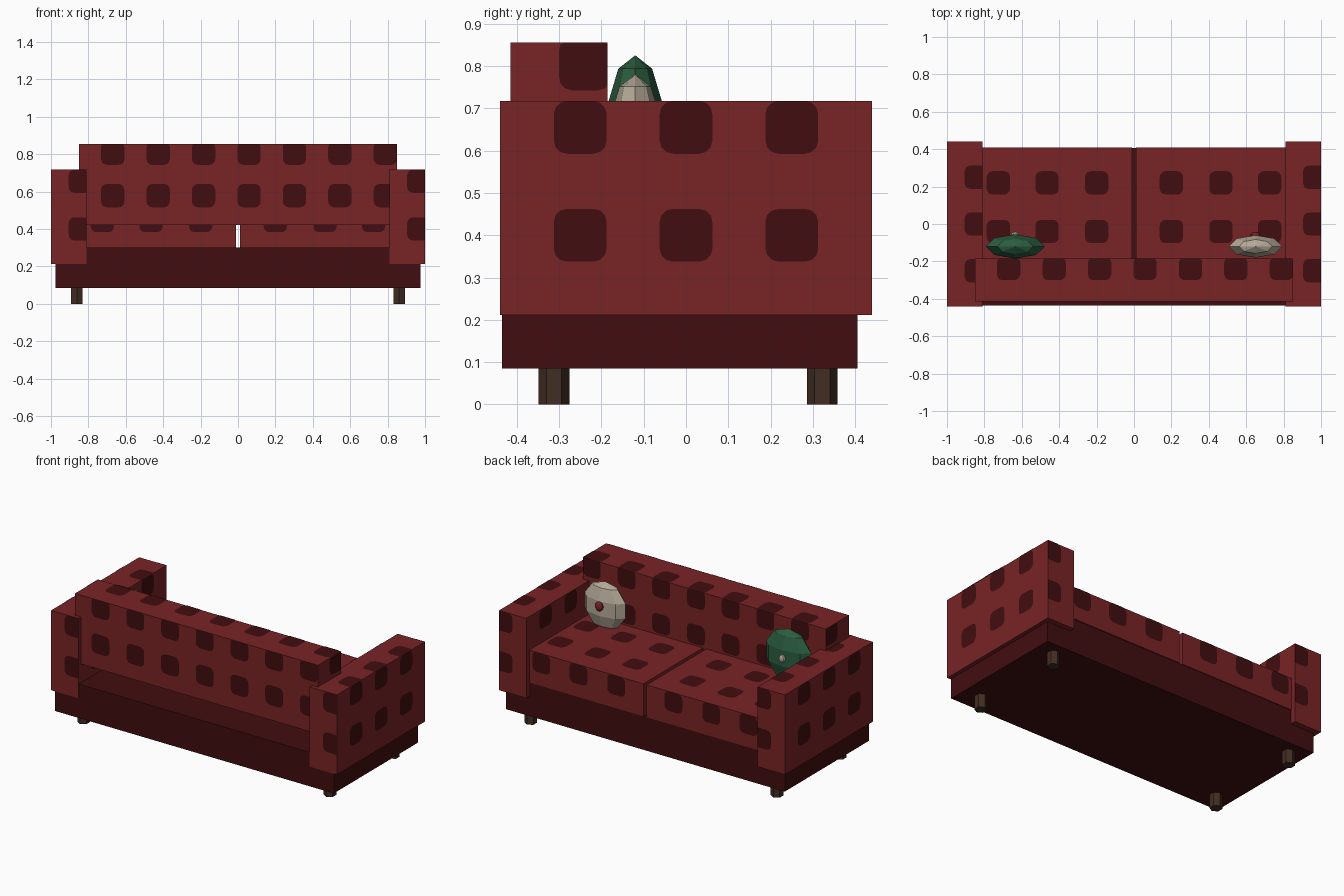
import bpy, bmesh, math
from mathutils import Vector

if "Cube" in bpy.data.objects:
    bpy.data.objects.remove(bpy.data.objects["Cube"])


def material(name, rgb):
    m = bpy.data.materials.new(name)
    m.use_nodes = True
    colour = (*rgb, 1)
    m.diffuse_color = colour
    m.node_tree.nodes["Principled BSDF"].inputs["Base Color"].default_value = colour
    return m


RED = material("red fabric", (0.19, 0.017, 0.019))
DARK = material("dark red", (0.053, 0.004, 0.005))
WOOD = material("dark wood", (0.055, 0.026, 0.017))
GREEN = material("green fabric", (0.024, 0.11, 0.05))
CREAM = material("cream fabric", (0.46, 0.40, 0.31))


def finish(name, bm, *mats):
    mesh = bpy.data.meshes.new(name)
    bm.to_mesh(mesh)
    bm.free()
    for m in mats:
        mesh.materials.append(m)
    obj = bpy.data.objects.new(name, mesh)
    bpy.context.collection.objects.link(obj)
    return obj


def add_spot(bm, lo, hi, axis, side, centre, half=0.0625, lift=0.002):
    """Thin rounded-square patch on one box face, trimmed at the face edges."""
    u, v = [a for a in range(3) if a != axis]
    points = []
    for cx, cy, start in ((1, 1, 0), (-1, 1, 90), (-1, -1, 180), (1, -1, 270)):
        for step in range(4):
            t = math.radians(start + 30 * step)
            p = Vector((0, 0, 0))
            p[axis] = hi[axis] + lift if side > 0 else lo[axis] - lift
            for a, c, trig in ((u, cx, math.cos(t)), (v, cy, math.sin(t))):
                value = centre[a] + half * (0.5 * c + 0.5 * trig)
                p[a] = min(max(value, lo[a]), hi[a])
            points.append(p)
    face = bm.faces.new([bm.verts.new(p) for p in points])
    face.normal_update()
    if face.normal[axis] * side < 0:
        face.normal_flip()
    face.material_index = 1


def box(name, lo, hi, mat, grid=None, sides=()):
    """Box with a grid of spots (centres per axis) on the chosen sides."""
    bm = bmesh.new()
    bmesh.ops.create_cube(bm, size=1)
    for vert in bm.verts:
        vert.co = Vector([hi[a] if vert.co[a] > 0 else lo[a] for a in range(3)])
    for axis, side in sides:
        u, v = [a for a in range(3) if a != axis]
        for cu in grid[u]:
            for cv in grid[v]:
                centre = [0, 0, 0]
                centre[u], centre[v] = cu, cv
                add_spot(bm, lo, hi, axis, side, centre)
    return finish(name, bm, mat, DARK)


ENDS, FACES, TOP = [(0, -1), (0, 1)], [(1, -1), (1, 1)], [(2, 1)]

# Plinth
box("base", (-0.975, -0.435, 0.085), (0.975, 0.405, 0.30), DARK)

# Arms
for name, x0 in (("right_arm", -1.0), ("left_arm", 0.81)):
    box(name, (x0, -0.44, 0.212), (x0 + 0.19, 0.44, 0.717), RED,
        ([x0 + 0.157], [-0.25, 0, 0.25], [0.40, 0.655]), ENDS + FACES + TOP)

# Backrest, resting above the rear of the plinth
columns = [-0.67 + 0.243 * i for i in range(7)]
box("backrest", (-0.85, -0.415, 0.42), (0.85, -0.185, 0.855), RED,
    (columns, [-0.238], [0.578, 0.805]), ENDS + FACES + TOP)

# Seat cushions with a narrow gap between them
for name, side in (("right_seat_cushion", -1), ("left_seat_cushion", 1)):
    x0, x1 = sorted((side * 0.012, side * 0.81))
    box(name, (x0, -0.19, 0.30), (x1, 0.41, 0.505), RED,
        ([side * x for x in (0.2, 0.465, 0.725)], [-0.04, 0.22], [0.445]),
        FACES + TOP)

# Hexagonal legs
for xname, x in (("right", -0.862), ("left", 0.862)):
    for yname, y in (("front", -0.312), ("back", 0.322)):
        bm = bmesh.new()
        bmesh.ops.create_cone(bm, cap_ends=True, segments=6, radius1=0.0365,
                              radius2=0.0365, depth=0.09)
        bmesh.ops.translate(bm, verts=bm.verts, vec=(x, y, 0.045))
        finish(f"{yname}_{xname}_leg", bm, WOOD)


def ball(name, centre, radii, mat, segments, rings):
    bm = bmesh.new()
    bmesh.ops.create_uvsphere(bm, u_segments=segments, v_segments=rings, radius=1)
    bmesh.ops.scale(bm, verts=bm.verts, vec=radii)
    bmesh.ops.translate(bm, verts=bm.verts, vec=centre)
    return finish(name, bm, mat)


# Faceted throw pillows with centre buttons
ball("green_pillow", (-0.635, -0.12, 0.66), (0.165, 0.068, 0.165), GREEN, 8, 5)
ball("green_pillow_button", (-0.635, -0.055, 0.66), (0.022, 0.015, 0.025), CREAM, 8, 6)
ball("cream_pillow", (0.65, -0.12, 0.63), (0.15, 0.063, 0.15), CREAM, 8, 5)
ball("cream_pillow_button", (0.65, -0.06, 0.645), (0.028, 0.018, 0.03), RED, 10, 8)
